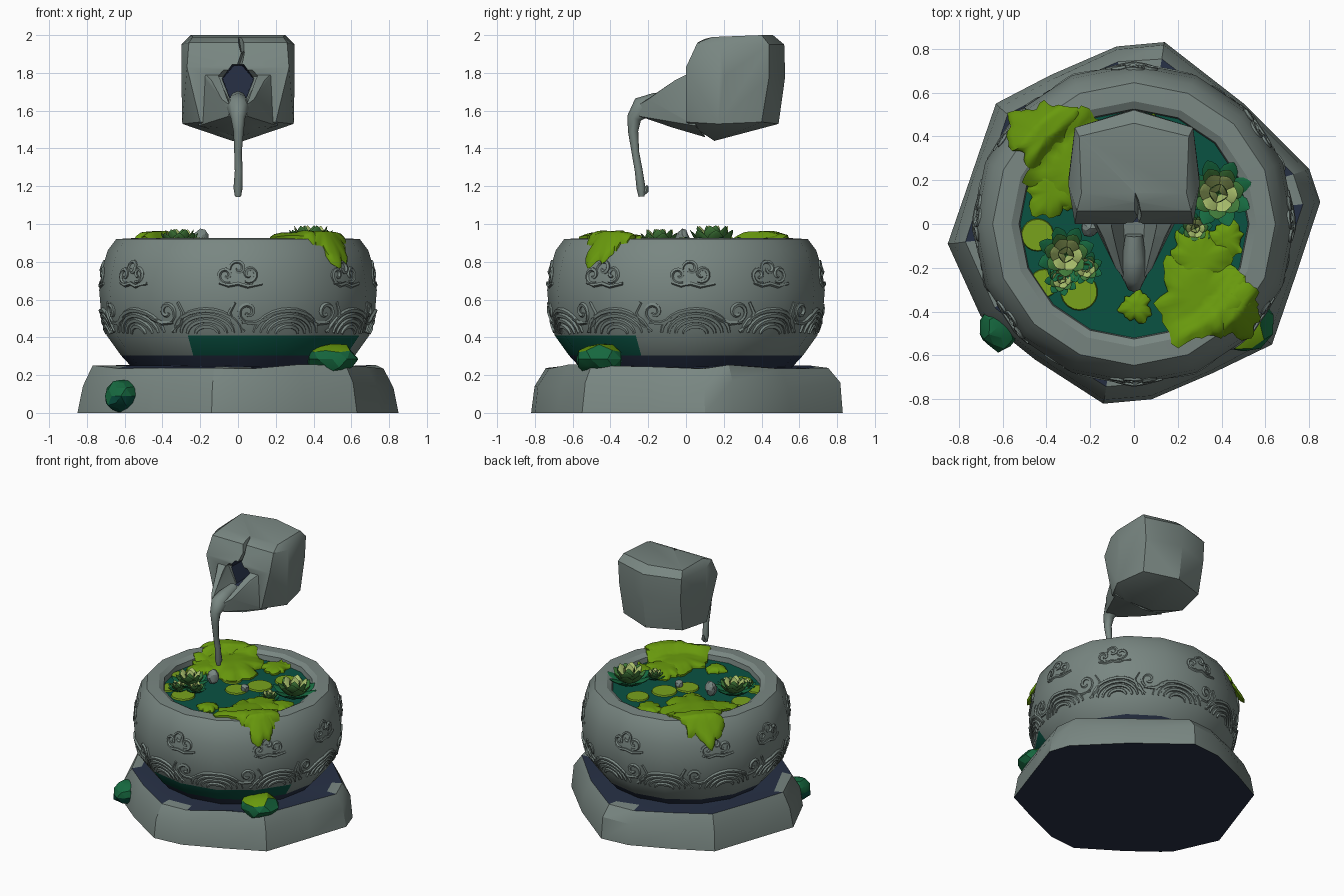
import bpy, bmesh, math, random
from math import sin, cos, pi, radians
from mathutils import Vector, Matrix

if "Cube" in bpy.data.objects:
    bpy.data.objects.remove(bpy.data.objects["Cube"])

random.seed(4)

def mat(name, r, g, b):
    m = bpy.data.materials.new(name)
    m.diffuse_color = (r, g, b, 1)
    m.use_nodes = True
    m.node_tree.nodes["Principled BSDF"].inputs["Base Color"].default_value = m.diffuse_color
    return m

STONE = mat("stone_grey", .19, .24, .222)
NAVY = mat("shadow_navy", .02, .03, .06)
TEAL = mat("deep_teal", .003, .085, .055)
MOSS = mat("moss_green", .14, .32, .004)
PAD = mat("pad_green", .19, .36, .012)
LIGHT = mat("leaf_light", .42, .55, .16)
LEAF = mat("leaf_green", .05, .19, .04)
ROCK = mat("rock_green", .008, .14, .05)

def finish(name, bm, mats, angle=35):
    """Turn a bmesh into an object, smooth below the given edge angle."""
    bmesh.ops.recalc_face_normals(bm, faces=bm.faces)
    for f in bm.faces:
        f.smooth = angle > 0
    for e in bm.edges:
        e.smooth = len(e.link_faces) == 2 and e.calc_face_angle(0) < radians(angle)
    me = bpy.data.meshes.new(name)
    bm.to_mesh(me)
    bm.free()
    for m in mats:
        me.materials.append(m)
    ob = bpy.data.objects.new(name, me)
    bpy.context.collection.objects.link(ob)
    return ob

def loft(bm, rings, cap_start=True, cap_end=True):
    vs = [[bm.verts.new(p) for p in r] for r in rings]
    n = len(vs[0])
    for a, b in zip(vs, vs[1:]):
        for i in range(n):
            bm.faces.new((a[i], a[(i + 1) % n], b[(i + 1) % n], b[i]))
    if cap_start:
        bm.faces.new(vs[0][::-1])
    if cap_end:
        bm.faces.new(vs[-1])

def tube(bm, pts, radii, sides=6):
    pts = [Vector(p) for p in pts]
    rings = []
    for i, p in enumerate(pts):
        d = (pts[min(i + 1, len(pts) - 1)] - pts[max(i - 1, 0)]).normalized()
        a = d.cross(Vector((p.x, p.y, .013)) if abs(p.x) > .1 or abs(p.y) > .4 else Vector((0, 1, 0))).normalized()
        b = d.cross(a)
        rings.append([p + (a * cos(2 * pi * k / sides) + b * sin(2 * pi * k / sides)) * radii[i] for k in range(sides)])
    loft(bm, rings)

def hull(name, pts, mats, index=0):
    bm = bmesh.new()
    for p in pts:
        bm.verts.new(p)
    r = bmesh.ops.convex_hull(bm, input=bm.verts)
    bmesh.ops.delete(bm, geom=list({g for g in r["geom_interior"] if isinstance(g, bmesh.types.BMVert)}), context='VERTS')
    for f in bm.faces:
        f.material_index = index
    return finish(name, bm, mats)

def mirror(pts):
    return [p for x, y, z in pts for p in ({(x, y, z), (-x, y, z)})]

# ---- base slab: irregular stone with a dark ring around the bowl
outline = [(-.85, -.09), (-.70, -.42), (-.45, -.62), (-.14, -.82), (.08, -.80), (.36, -.68), (.63, -.55), (.75, -.2),
           (.85, .10), (.80, .25), (.5, .55), (.14, .83), (-.08, .81), (-.38, .68), (-.63, .55), (-.75, .2)]
bm = bmesh.new()
rings = []
for s, z, j in ((1, 0, 0), (.975, .15, .02), (.91, .245, .012), (.82, .245, .008), (.5, .25, 0)):
    rings.append([(x * s * (1 + random.uniform(-j, j) * .5), y * s * (1 + random.uniform(-j, j) * .5),
                   z + random.uniform(-j, j)) for x, y in outline])
loft(bm, rings)
for f in bm.faces:
    c = f.calc_center_median()
    if c.z < .01 or (c.z > .2 and c.xy.length < .70):
        f.material_index = 1
finish("base_slab", bm, [STONE, NAVY], 30)

# ---- bowl: sixteen-sided lathe
N = 16
PROF = [(.24, .56), (.305, .62), (.41, .695), (.53, .725), (.65, .735), (.76, .72), (.86, .69),
        (.92, .645), (.925, .56), (.905, .525), (.80, .51)]
bm = bmesh.new()
loft(bm, [[(r * cos(2 * pi * i / N), r * sin(2 * pi * i / N), z) for i in range(N)] for z, r in PROF])
for f in bm.faces:
    c = f.calc_center_median()
    az = math.degrees(math.atan2(c.y, c.x))
    if c.z < .30:
        f.material_index = 1
    elif c.z < .40 and -112 < az < -20:
        f.material_index = 2
finish("bowl", bm, [STONE, NAVY, TEAL], 25)

def on_bowl(az, z, lift=0):
    for (z0, r0), (z1, r1) in zip(PROF, PROF[1:8]):
        if z <= z1:
            r = r0 + (r1 - r0) * (z - z0) / (z1 - z0)
            break
    r *= cos(pi / N) / cos(az % (2 * pi / N) - pi / N)
    return ((r + lift) * cos(az), (r + lift) * sin(az), z)

def stroke(bm, az, pts, w=.012):
    n = len(pts)
    tube(bm, [on_bowl(az + u / .72, z, .001) for u, z in pts],
         [w * (.35 + .65 * sin(pi * (i + .5) / n) ** .5) for i in range(n)], 5)

def spiral(cu, cv, r0, r1, a0, a1, n=16, squash=1):
    return [(cu + (r0 + (r1 - r0) * t) * cos(radians(a0 + (a1 - a0) * t)),
             cv + (r0 + (r1 - r0) * t) * sin(radians(a0 + (a1 - a0) * t)) * squash)
            for t in [i / n for i in range(n + 1)]]

# ---- carved clouds
bm = bmesh.new()
for deg in (0, 52, 92, 128, 180, 232, 268, 308):
    az = radians(deg - 90)
    stroke(bm, az, spiral(-.065, .73, .048, .010, -60, -480))
    stroke(bm, az, spiral(.06, .735, .045, .010, 240, 650))
    stroke(bm, az, spiral(0, .765, .045, .012, 190, -180))
    stroke(bm, az, [(-.1, .69), (-.05, .675), (0, .685), (.05, .67), (.13, .685)])
finish("cloud_carvings", bm, [STONE], 60)

# ---- carved waves: nested arcs with curls between them
bm = bmesh.new()
for k in range(10):
    az = 2 * pi * (k + .06) / 10 - pi / 2 + .35
    for r in (.19, .15, .11, .065):
        stroke(bm, az, spiral(0, .415, r, r, 5, 175, 12, .68), .014)
    d = -1 if k % 2 else 1
    crest = spiral(0, .535, .055, .012, -80, 330)
    stroke(bm, az + pi / 10, [(d * u, z) for u, z in crest], .013)
    stroke(bm, az + pi / 10, [(d * -.14, .53), (d * -.10, .50), (d * -.04, .475), (d * .03, .48)], .013)
    stroke(bm, az + pi / 10, [(d * .02, .43), (d * .08, .48), (d * .10, .53), (d * .07, .585)], .012)
finish("wave_carvings", bm, [STONE], 60)

# ---- water in the bowl
bm = bmesh.new()
bmesh.ops.create_circle(bm, cap_ends=True, segments=N, radius=.53)
bmesh.ops.translate(bm, verts=bm.verts, vec=(0, 0, .868))
finish("pond_water", bm, [TEAL])

# ---- floating spring rock with spout, hollow mouth and crack
SN = [STONE, NAVY]
head = hull("spring_rock", mirror([
    (.24, .14, 1.99), (.25, .40, 2.0), (0, .46, 2.0), (0, .10, 1.98), (.30, .18, 1.95), (.27, .44, 1.95), (0, .52, 1.95),
    (.26, .06, 1.96), (.27, 0, 1.83), (.30, .2, 1.78), (.26, .44, 1.78), (0, .525, 1.78), (.295, .17, 1.53),
    (.25, .40, 1.54), (0, .49, 1.53), (.2, 0, 1.54), (.03, .15, 1.44)]), SN)
spout = hull("spout", mirror([(.2, .06, 1.82), (.14, -.06, 1.76), (.085, -.2, 1.66), (.045, -.25, 1.63),
                              (.05, -.245, 1.57), (.21, .05, 1.52), (0, .1, 1.46), (.09, -.07, 1.51)]), SN)
channel = hull("channel", mirror([(.03, -.33, 1.60), (.06, -.33, 1.82), (.05, .04, 1.66), (.11, .04, 1.78), (.03, -.05, 1.86)]), SN)
mouth = hull("mouth", mirror([(.04, .0, 1.655), (.085, .0, 1.77), (.03, .0, 1.845), (.04, .3, 1.66), (.08, .3, 1.77), (.02, .3, 1.84)]), SN, 1)
crack_a = hull("crack_a", [(-.02, -.05, 1.82), (.02, -.05, 1.82), (.01, -.05, 1.93), (.04, -.05, 1.91),
                           (0, .06, 1.82), (.03, .10, 1.91)], SN)
crack_b = hull("crack_b", [(.045, -.02, 1.90), (.01, -.02, 1.92), (-.02, -.02, 2.02), (.02, -.02, 2.02),
                           (.02, .09, 1.90), (0, .16, 2.02), (.02, .12, 2.02)], SN)
bpy.context.view_layer.objects.active = head
for tool, op in ((spout, 'UNION'), (channel, 'DIFFERENCE'), (mouth, 'DIFFERENCE'), (crack_a, 'DIFFERENCE'), (crack_b, 'DIFFERENCE')):
    m = head.modifiers.new("cut", 'BOOLEAN')
    m.operation, m.object, m.solver = op, tool, 'EXACT'
    bpy.ops.object.modifier_apply(modifier=m.name)
    bpy.data.objects.remove(tool)
head.select_set(True)
bpy.ops.object.shade_smooth_by_angle(angle=radians(35))

# ---- falling stream
bm = bmesh.new()
tube(bm, [(0, -.05, 1.665), (0, -.16, 1.64), (0, -.235, 1.615), (0, -.275, 1.56), (.003, -.28, 1.49), (0, -.268, 1.38),
          (.004, -.25, 1.28), (0, -.238, 1.19), (0, -.235, 1.145)], [.04, .055, .06, .038, .027, .02, .021, .024, .016], 8)
tube(bm, [(0, -.236, 1.155), (0, -.21, 1.175), (0, -.205, 1.205)], [.014, .014, .006])
finish("falling_stream", bm, [STONE], 60)

# ---- moss cushions that follow the pond and rim
def ground(r):
    return .87 if r < .5 else .87 + (r - .5) * 1.1 if r < .55 else .925 if r < .63 else .925 - (r - .63) * 1.2

def moss(bm, cx, cy, R, h):
    ph = [random.uniform(0, 6.28) for _ in range(3)]
    n, m, rings = 44, 7, []
    for j in range(m + 1):
        t = 1 - j / (m + .4)
        ring = []
        for i in range(n):
            a = 2 * pi * i / n
            lobe = 1 + .13 * sin(3 * a + ph[0]) + .10 * sin(7 * a + ph[1]) + .06 * sin(13 * a + ph[2])
            r = R * t * (1 + (lobe - 1) * t)
            x, y = cx + r * cos(a), cy + r * sin(a)
            z = ground(math.hypot(x, y)) + h * (1 - t ** 3) + .012 + .006 * t * sin(31 * x + ph[0]) * sin(37 * y)
            if j == 0:
                ring.append((x, y, z))
                rings[:] = rings or [[]]
                rings[0].append((x, y, z - .03))
            else:
                ring.append((x, y, z))
        rings.append(ring)
    loft(bm, rings)

bm = bmesh.new()
for args in ((.31, -.33, .21, .035), (.45, -.39, .13, .025), (.30, -.16, .14, .03), (.42, -.07, .08, .02), (.01, -.38, .07, .02),
             (-.41, .40, .16, .025), (-.37, .15, .12, .025), (-.24, .27, .22, .04), (.02, .42, .09, .02)):
    moss(bm, *args)
finish("moss", bm, [MOSS], 50)

# ---- lily pads
bm = bmesh.new()
for x, y, r in ((-.44, -.05, .075), (-.41, -.27, .065), (-.25, -.31, .085), (0, -.02, .08), (.1, .12, .09), (-.12, .1, .07), (.2, .3, .08)):
    bmesh.ops.create_cone(bm, cap_ends=True, segments=18, radius1=r, radius2=r * .95, depth=.01,
                          matrix=Matrix.Translation((x, y, .874)))
finish("lily_pads", bm, [PAD])

# ---- succulent rosettes
def petal(bm, c, az, tilt, L, W, mi):
    first = len(bm.faces)
    M = Matrix.Translation(c) @ Matrix.Rotation(az, 4, 'Z') @ Matrix.Rotation(-tilt, 4, 'Y')
    rings = []
    for t, w in ((0, .3), (.25, .7), (.55, 1), (.8, .8), (.93, .4), (1, .06)):
        rings.append([M @ Vector((L * t, W * w * cos(k * pi / 4), W * w * (.3 if k > 4 else .18) * sin(k * pi / 4) + L * .25 * t * t))
                      for k in range(8)])
    loft(bm, rings)
    bm.faces.ensure_lookup_table()
    bm.normal_update()
    for i in range(first, len(bm.faces)):
        up = (i - first) % 8 < 4
        bm.faces[i].material_index = mi if up and i - first >= 8 else (2 if mi == 2 else 1)

bm = bmesh.new()
for x, y, s in ((.385, .14, 1), (.28, -.02, .5), (-.31, -.14, .85), (-.22, -.2, .5), (-.33, -.25, .5)):
    c = (x, y, .868)
    for n, tilt, L, W, mi, off in ((8, 8, .165, .045, 2, 0), (7, 26, .15, .045, 1, .3), (6, 40, .145, .043, 0, .6), (4, 60, .125, .035, 0, .2)):
        for k in range(n):
            petal(bm, c, 2 * pi * k / n + off + x * 9, radians(tilt), L * s, W * s, mi)
finish("succulents", bm, [LIGHT, LEAF, ROCK], 50)

# ---- loose rocks and pebbles
def rock(name, c, s, mats, rule=None):
    bm = bmesh.new()
    bmesh.ops.create_icosphere(bm, subdivisions=2, radius=1)
    for v in bm.verts:
        v.co *= random.uniform(.86, 1.08)
        v.co = Vector([a * b + d for a, b, d in zip(v.co, s, c)])
    bm.normal_update()
    for f in bm.faces:
        f.material_index = 1 if rule and rule(f) else 0
    finish(name, bm, mats, 20)

rock("right_rock", (.50, -.46, .285), (.135, .135, .085), [ROCK, MOSS], lambda f: f.normal.z > .75)
rock("left_rock", (-.62, -.47, .09), (.095, .11, .09), [ROCK, TEAL], lambda f: f.normal.z < -.1)
rock("pebble_a", (-.20, -.02, .92), (.045, .04, .055), [STONE])
rock("pebble_b", (.06, .0, .89), (.03, .03, .035), [STONE])
